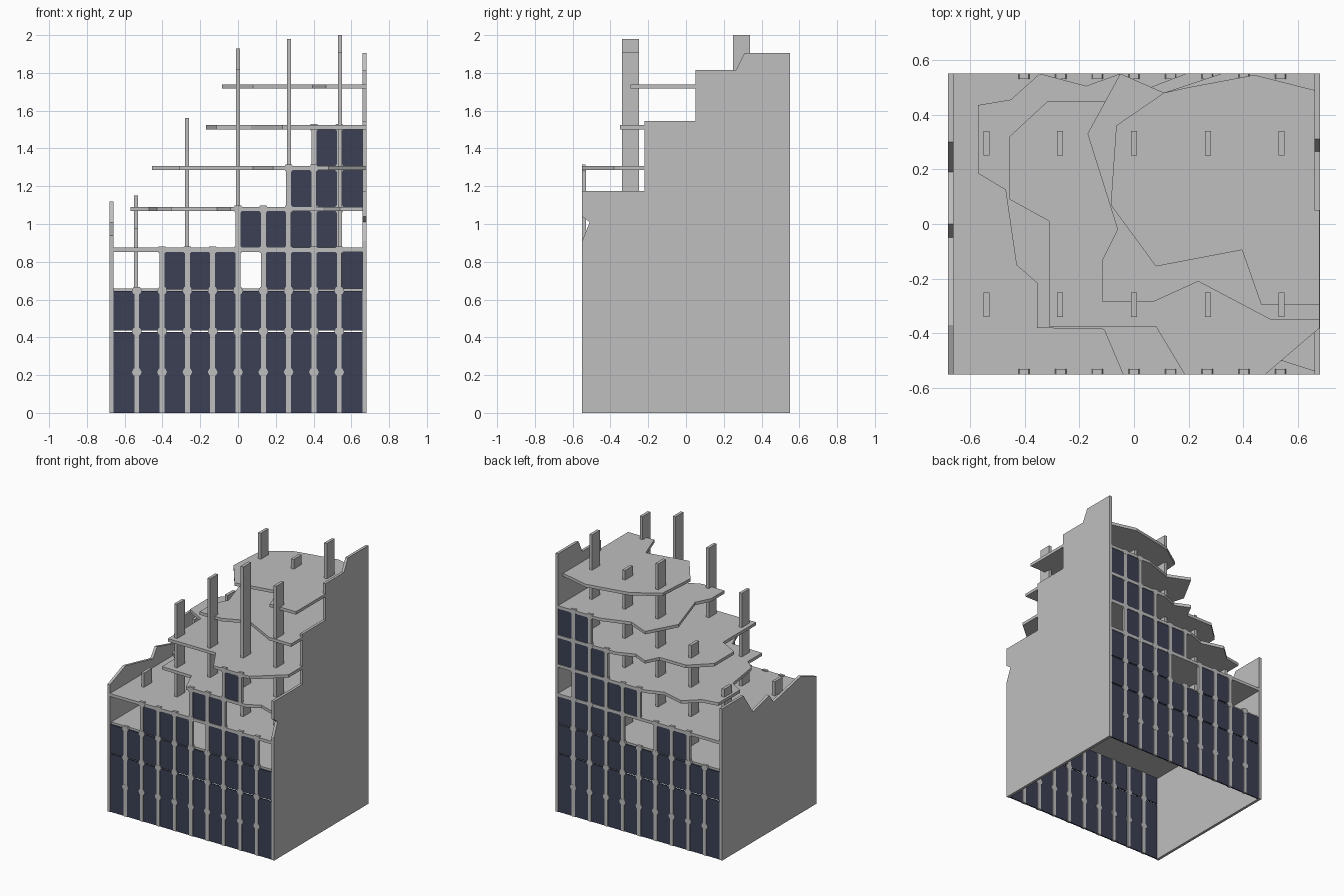
import bpy, bmesh
from mathutils import Vector

if "Cube" in bpy.data.objects:
    bpy.data.objects.remove(bpy.data.objects["Cube"])


def material(name, rgb):
    m = bpy.data.materials.new(name)
    m.diffuse_color = (*rgb, 1)
    m.use_nodes = True
    m.node_tree.nodes["Principled BSDF"].inputs["Base Color"].default_value = m.diffuse_color
    return m


concrete = material("concrete grey", (0.52, 0.52, 0.52))
glass = material("dark blue glass", (0.045, 0.051, 0.089))


def finish(name, bm, mat):
    bmesh.ops.recalc_face_normals(bm, faces=bm.faces)
    me = bpy.data.meshes.new(name)
    bm.to_mesh(me)
    bm.free()
    me.materials.append(mat)
    ob = bpy.data.objects.new(name, me)
    bpy.context.collection.objects.link(ob)
    return ob


def add_prism(bm, base, offset):
    """Extrude a flat outline along an offset vector."""
    face = bm.faces.new([bm.verts.new(p) for p in base])
    ext = bmesh.ops.extrude_face_region(bm, geom=[face])
    verts = [v for v in ext["geom"] if isinstance(v, bmesh.types.BMVert)]
    bmesh.ops.translate(bm, verts=verts, vec=Vector(offset))


def add_box(bm, x0, x1, y0, y1, z0, z1):
    add_prism(bm, [(x0, y0, z0), (x1, y0, z0), (x1, y1, z0), (x0, y1, z0)], (0, 0, z1 - z0))


STOREY, BAY = 0.216, 0.134

# Broken side walls, as (y, z) profiles
walls = {
    "right_wall": (0.66, [(-.55, 0), (.55, 0), (.55, 1.905), (.31, 1.905), (.265, 1.815),
                          (.05, 1.815), (.05, 1.545), (-.22, 1.545), (-.22, 1.175),
                          (-.55, 1.175), (-.55, 1.04), (-.51, 1.01), (-.55, .91)]),
    "left_wall": (-.68, [(-.55, 0), (.55, 0), (.55, 1.12), (.30, 1.12), (.19, .96),
                         (0, 1.01), (-.05, .94), (-.37, 1.01), (-.55, .94)]),
}
for name, (x, prof) in walls.items():
    bm = bmesh.new()
    add_prism(bm, [(x, y, z) for y, z in prof], (.02, 0, 0))
    finish(name, bm, concrete)

# Floor slabs: two full, four with jagged broken edges, as (storey, outline)
slabs = [
    (3, [(-.665, -.535), (.665, -.535), (.665, .535), (-.665, .535)]),
    (4, [(-.665, -.55), (.665, -.55), (.665, .55), (-.665, .55)]),
    (5, [(.665, .55), (-.05, .55), (-.175, .505), (-.345, .55), (-.45, .455), (-.57, .435),
         (-.57, .185), (-.47, .125), (-.43, -.15), (-.355, -.215), (-.355, -.38),
         (-.11, -.385), (-.04, -.55), (.45, -.55), (.54, -.5), (.665, -.54)]),
    (6, [(.679, .55), (.19, .55), (.06, .5), (-.05, .55), (-.1, .45), (-.315, .45),
         (-.455, .32), (-.455, .09), (-.31, .01), (-.31, -.375), (.08, -.375),
         (.185, -.55), (.48, -.55), (.679, -.38)]),
    (7, [(.679, .55), (.32, .55), (.11, .48), (-.05, .55), (-.17, .33), (-.06, -.02),
         (-.115, -.13), (-.115, -.285), (.07, -.285), (.235, -.21), (.5, -.35), (.679, -.35)]),
    (8, [(.679, .485), (.44, .545), (.2, .5), (.11, .48), (-.065, .36), (-.085, .07),
         (.08, -.155), (.395, -.095), (.465, -.295), (.679, -.295)]),
]
for n, outline in slabs:
    bm = bmesh.new()
    add_prism(bm, [(x, y, n * STOREY - .011) for x, y in outline], (0, 0, .022))
    finish(f"floor_slab_{n}", bm, concrete)

# Columns standing on the first slab, two rows with broken-off heights
rows = {"front": (-.295, [.98, 1.56, 1.82, 1.98, 1.91]),
        "back": (.295, [1.15, 1.40, 1.93, 1.81, 2.0])}
for side, (y, tops) in rows.items():
    bm = bmesh.new()
    for i, top in enumerate(tops):
        x = (i - 2) * .27
        add_box(bm, x - .011, x + .011, y - .045, y + .045, 3 * STOREY, top)
    finish(f"{side}_columns", bm, concrete)

# Facades: surviving window bays (1-10) on each storey
full = range(1, 11)
bays = {
    "front": (-1, {1: full, 2: full, 3: full, 4: [3, 4, 5, 7, 8, 9], 5: [6, 7], 6: [8]}),
    "back": (1, {1: full, 2: full, 3: full, 4: [3, 4, 7, 8, 9, 10],
                 5: [6, 7, 8, 9], 6: [8, 9, 10], 7: [9, 10]}),
}
for side, (s, levels) in bays.items():
    panes, bars, joints = bmesh.new(), bmesh.new(), bmesh.new()
    spots = set()
    for lv, ks in levels.items():
        z0, z1 = (lv - 1) * STOREY, lv * STOREY
        edges = set()
        for k in ks:
            x0 = (k - 6) * BAY
            gap0 = .004 if lv > 2 else 0
            gap1 = .004 if lv > 1 else 0
            add_box(panes, x0 + .012, x0 + BAY - .012, s * .536, s * .545, z0 + gap0, z1 - gap1)
            edges |= {k - 6, k - 5}
        for e in edges:
            # end bars are replaced by the side walls
            if abs(e) < 5:
                add_box(bars, e * BAY - .013, e * BAY + .013, s * .53, s * .55, z0, z1)
                spots.add((e, lv))
    # Six-sided joints where bars meet each floor line
    for e, lv in sorted(spots):
        x, z = e * BAY, lv * STOREY
        hexagon = [(-.026, 0), (-.017, -.018), (.017, -.018),
                   (.026, 0), (.017, .018), (-.017, .018)]
        add_prism(joints, [(x + a, s * .531, z + b) for a, b in hexagon], (0, s * .0195, 0))
    finish(f"{side}_window_panes", panes, glass)
    finish(f"{side}_window_bars", bars, concrete)
    finish(f"{side}_bar_joints", joints, concrete)
